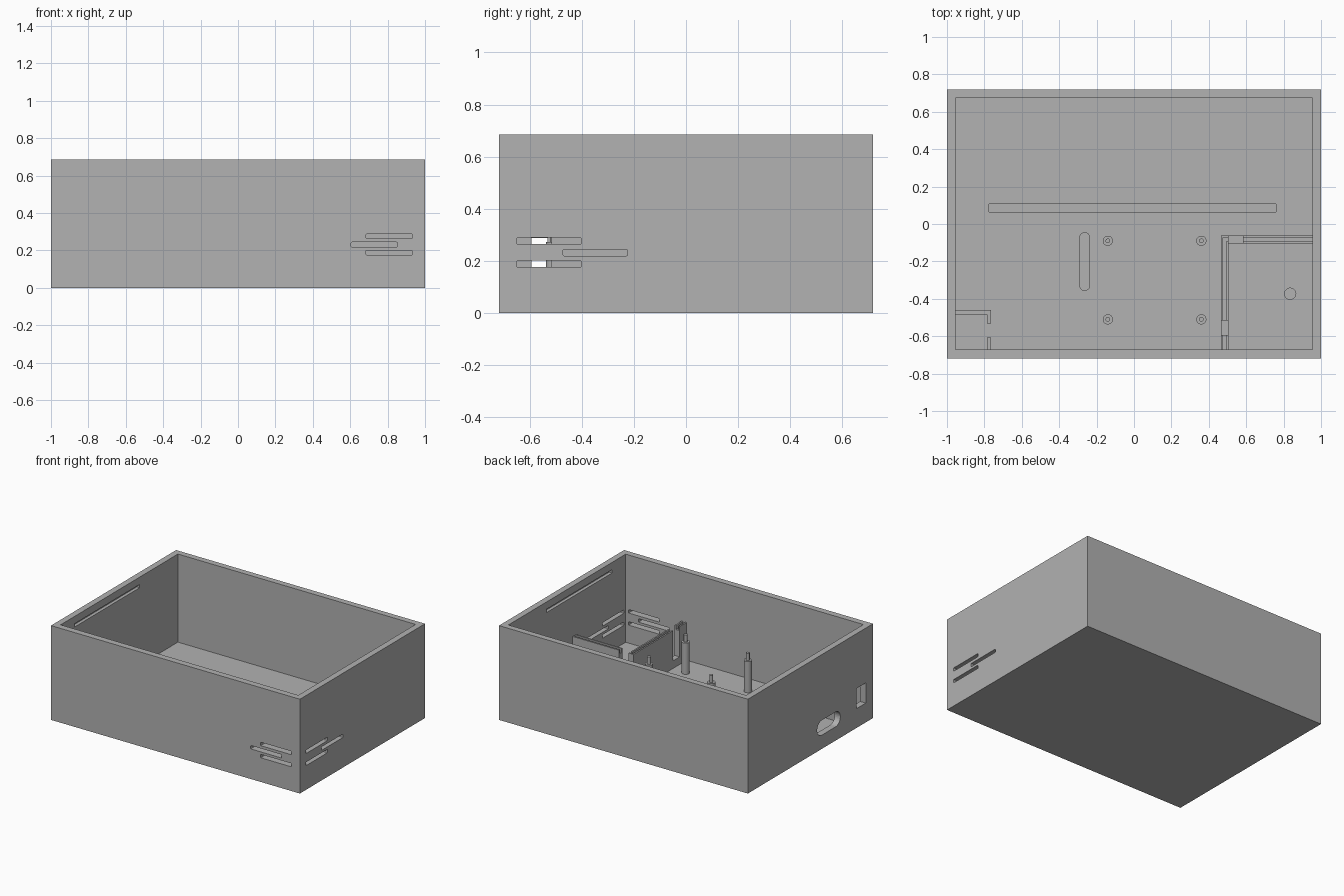
import bpy, bmesh, math
from mathutils import Matrix, Vector

if "Cube" in bpy.data.objects:
    bpy.data.objects.remove(bpy.data.objects["Cube"])

grey = bpy.data.materials.new("matte_grey")
grey.diffuse_color = (0.445, 0.445, 0.445, 1)
grey.use_nodes = True
grey.node_tree.nodes["Principled BSDF"].inputs["Base Color"].default_value = grey.diffuse_color


def prism(name, pts, lo, hi, axis="z"):
    """Extrude a closed 2D outline along an axis; x takes (y, z), y takes (x, z)."""
    def place(a, b, t):
        return {"x": (t, a, b), "y": (a, t, b), "z": (a, b, t)}[axis]
    bm = bmesh.new()
    face = bm.faces.new([bm.verts.new(place(a, b, lo)) for a, b in pts])
    new = bmesh.ops.extrude_face_region(bm, geom=[face])["geom"]
    shift = Vector(place(0, 0, hi - lo))
    bmesh.ops.translate(bm, vec=shift, verts=[v for v in new if isinstance(v, bmesh.types.BMVert)])
    bmesh.ops.recalc_face_normals(bm, faces=bm.faces)
    me = bpy.data.meshes.new(name)
    bm.to_mesh(me)
    bm.free()
    me.materials.append(grey)
    ob = bpy.data.objects.new(name, me)
    bpy.context.collection.objects.link(ob)
    return ob


def rect(a0, a1, b0, b1):
    return [(a0, b0), (a1, b0), (a1, b1), (a0, b1)]


def rounded(a0, a1, b0, b1, r, n=6):
    """Rectangle outline with rounded corners."""
    pts = []
    corners = [(a1 - r, b1 - r), (a0 + r, b1 - r), (a0 + r, b0 + r), (a1 - r, b0 + r)]
    for k, (ca, cb) in enumerate(corners):
        for i in range(n + 1):
            t = math.pi / 2 * (k + i / n)
            pts.append((ca + r * math.cos(t), cb + r * math.sin(t)))
    return pts


def circle(cx, cy, r, n=32):
    return [(cx + r * math.cos(2 * math.pi * i / n), cy + r * math.sin(2 * math.pi * i / n)) for i in range(n)]


def box(name, x0, x1, y0, y1, z0, z1):
    return prism(name, rect(x0, x1, y0, y1), z0, z1)


def cut(ob, cutters):
    """Subtract each cutter from a part, then discard the cutter."""
    bpy.context.view_layer.objects.active = ob
    for c in cutters:
        c.hide_render = True
        mod = ob.modifiers.new("cut", "BOOLEAN")
        mod.operation, mod.solver, mod.object = "DIFFERENCE", "EXACT", c
        bpy.ops.object.modifier_apply(modifier=mod.name)
        bpy.data.objects.remove(c)


FLOOR, TOP = 0.045, 0.685
BASE = FLOOR - 0.01

# Open case
case = box("case", -1, 1, -0.718, 0.718, 0, TOP)
cutters = [box("cavity", -0.955, 0.955, -0.672, 0.674, FLOOR, 1)]

# Staggered vents in the front and right walls
for a_front, a_right, z in [(0.685, -0.65, 0.276), (0.605, -0.472, 0.231), (0.685, -0.65, 0.188)]:
    z0, z1 = z - 0.0125, z + 0.0125
    cutters.append(prism("front_vent", rounded(a_front, a_front + 0.247, z0, z1, 0.004, 2), -0.8, -0.6, "y"))
    cutters.append(prism("side_vent", rounded(a_right, a_right + 0.247, z0, z1, 0.004, 2), 0.9, 1.1, "x"))

# Left wall: socket opening and switch opening
cutters.append(prism("socket_hole", rounded(-0.343, -0.077, 0.1, 0.208, 0.053, 8), -1.1, -0.9, "x"))
cutters.append(prism("switch_hole", rect(-0.635, -0.53, 0.14, 0.287), -1.1, -0.9, "x"))

# Lid grooves inside both end walls
for s in (-1, 1):
    x0, x1 = sorted((s * 0.94, s * 0.978))
    cutters.append(box("lid_groove", x0, x1, -0.515, 0.235, 0.608, 0.632))

# Shallow recesses in the floor
cutters.append(box("divider_recess", -0.775, 0.76, 0.065, 0.108, 0.022, 0.1))
cutters.append(prism("strap_recess", rounded(-0.29, -0.237, -0.355, -0.047, 0.026, 8), 0.022, 0.1))
cutters.append(prism("round_recess", circle(0.835, -0.373, 0.03), 0.022, 0.1))
cut(case, cutters)

# Board posts with locating pins
for x in (-0.14, 0.36):
    for y in (-0.09, -0.51):
        for ob in (prism("board_post", circle(x, y, 0.027), BASE, 0.272),
                   prism("post_pin", circle(x, y, 0.0125), 0.265, 0.325)):
            bpy.ops.object.select_all(action="DESELECT")
            ob.select_set(True)
            bpy.context.view_layer.objects.active = ob
            bpy.ops.object.shade_smooth_by_angle(angle=math.radians(35))

# L-shaped compartment wall with a grooved top and two sill gaps
partition = prism("compartment_wall", [(0.466, -0.68), (0.506, -0.68), (0.506, -0.103), (0.96, -0.103),
                                       (0.96, -0.062), (0.466, -0.062)], BASE, 0.32)
cut(partition, [
    prism("top_groove", [(0.477, -0.7), (0.495, -0.7), (0.495, -0.092), (0.98, -0.092),
                         (0.98, -0.073), (0.477, -0.073)], 0.29, 0.4),
    box("rear_gap", 0.506, 0.583, -0.15, 0.0, 0.1, 0.4),
    box("side_gap", 0.4, 0.55, -0.593, -0.517, 0.1, 0.4)])

# Switch bay in the front left corner
prism("switch_bay_wall", [(-0.96, -0.485), (-0.787, -0.485), (-0.787, -0.532), (-0.764, -0.532),
                          (-0.764, -0.46), (-0.96, -0.46)], BASE, 0.32)
box("switch_bay_jamb", -0.787, -0.764, -0.68, -0.607, BASE, 0.32)
